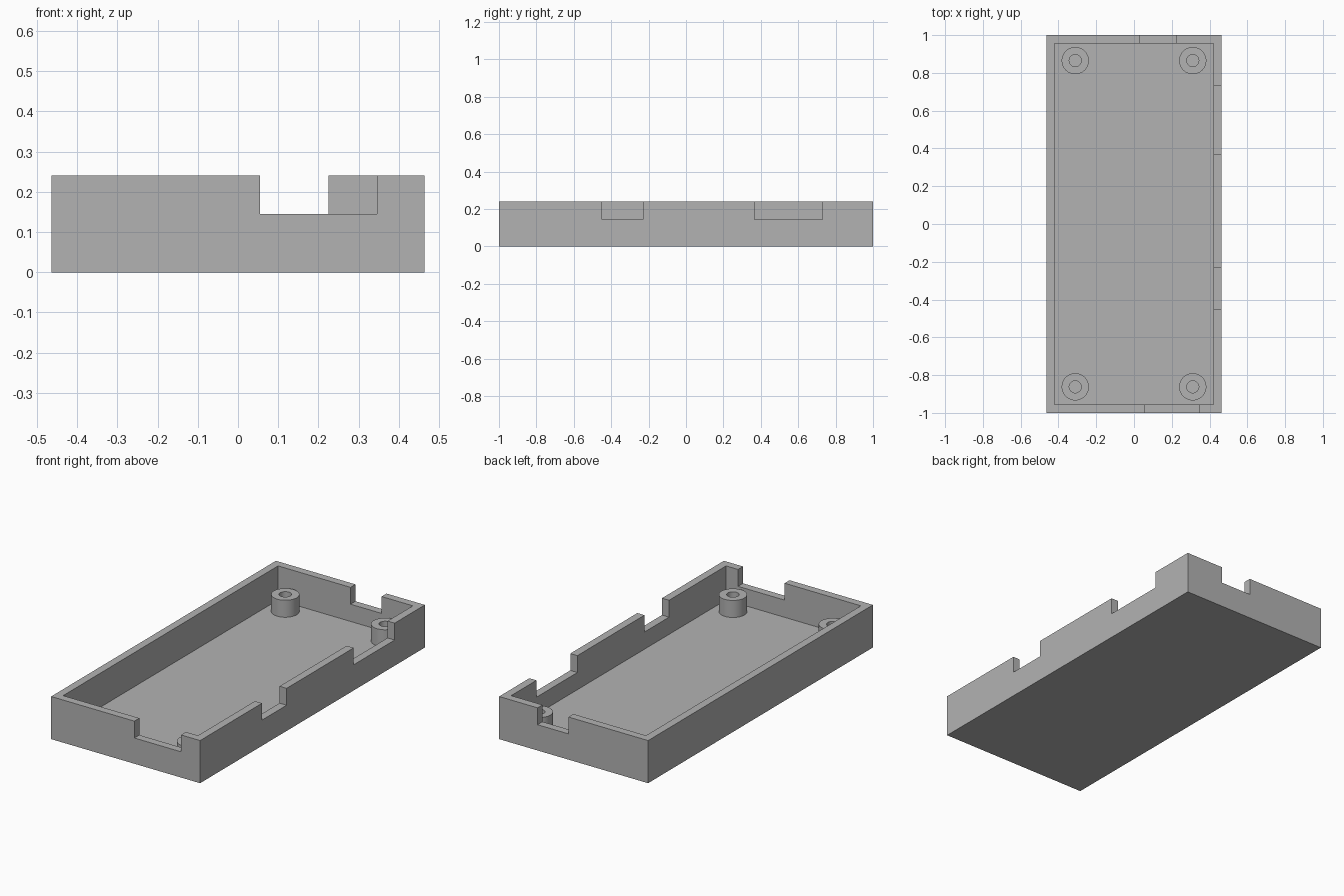
import bpy, bmesh, math
from mathutils import Vector

if "Cube" in bpy.data.objects:
    bpy.data.objects.remove(bpy.data.objects["Cube"], do_unlink=True)

HALF_X, HALF_Y, HEIGHT = 0.464, 1.0, 0.24
WALL, FLOOR, LEDGE = 0.044, 0.048, 0.145

grey = bpy.data.materials.new("plain grey")
grey.use_nodes = True
colour = (0.45, 0.45, 0.45, 1)
grey.diffuse_color = colour
grey.node_tree.nodes["Principled BSDF"].inputs["Base Color"].default_value = colour


def add_object(name, bm):
    mesh = bpy.data.meshes.new(name)
    bmesh.ops.recalc_face_normals(bm, faces=bm.faces)
    bm.to_mesh(mesh)
    bm.free()
    mesh.materials.append(grey)
    obj = bpy.data.objects.new(name, mesh)
    bpy.context.collection.objects.link(obj)
    return obj


def box(name, low, high):
    low, high = Vector(low), Vector(high)
    bm = bmesh.new()
    bmesh.ops.create_cube(bm, size=1)
    bmesh.ops.scale(bm, vec=high - low, verts=bm.verts)
    bmesh.ops.translate(bm, vec=(low + high) / 2, verts=bm.verts)
    return add_object(name, bm)


# Tray body, hollowed out and notched along its rim
tray = box("tray", (-HALF_X, -HALF_Y, 0), (HALF_X, HALF_Y, HEIGHT))
over, reach = HEIGHT + 0.1, 0.02
in_x, in_y = HALF_X - WALL, HALF_Y - WALL
cutters = [
    box("cavity_cutter", (-in_x, -in_y, FLOOR), (in_x, in_y, over)),
    box("front_notch_cutter", (0.055, -HALF_Y - reach, LEDGE), (0.345, -in_y + reach, over)),
    box("back_notch_cutter", (0.032, in_y - reach, LEDGE), (0.225, HALF_Y + reach, over)),
]
for start, end in ((-0.449, -0.23), (0.367, 0.731)):
    cutters.append(box("side_notch_cutter", (in_x - reach, start, LEDGE),
                       (HALF_X + reach, end, over)))

for cutter in cutters:
    cutter.hide_render = True
    cut = tray.modifiers.new(cutter.name, 'BOOLEAN')
    cut.operation, cut.solver, cut.object = 'DIFFERENCE', 'EXACT', cutter
bpy.context.view_layer.update()
graph = bpy.context.evaluated_depsgraph_get()
finished = bpy.data.meshes.new_from_object(tray.evaluated_get(graph))
tray.modifiers.clear()
tray.data = finished
for cutter in cutters:
    bpy.data.objects.remove(cutter, do_unlink=True)


# Hollow screw posts in the four corners
def post(name, x, y, outer=0.072, inner=0.032, top=0.144):
    bm = bmesh.new()
    profile = [(inner, FLOOR), (inner, top), (outer, top), (outer, FLOOR)]
    verts = [bm.verts.new((r, 0, z)) for r, z in profile]
    edges = [bm.edges.new(pair) for pair in zip(verts, verts[1:])]
    bmesh.ops.spin(bm, geom=verts + edges, cent=(0, 0, 0), axis=(0, 0, 1),
                   angle=math.tau, steps=48)
    bmesh.ops.remove_doubles(bm, verts=bm.verts, dist=0.0001)
    bmesh.ops.translate(bm, vec=(x, y, 0), verts=bm.verts)
    obj = add_object(name, bm)
    bpy.ops.object.select_all(action='DESELECT')
    obj.select_set(True)
    bpy.context.view_layer.objects.active = obj
    bpy.ops.object.shade_smooth_by_angle(angle=math.radians(30))


for end, y in (("front", -0.862), ("back", 0.865)):
    for side, x in (("right", -0.311), ("left", 0.311)):
        post(f"{end}_{side}_screw_post", x, y)
